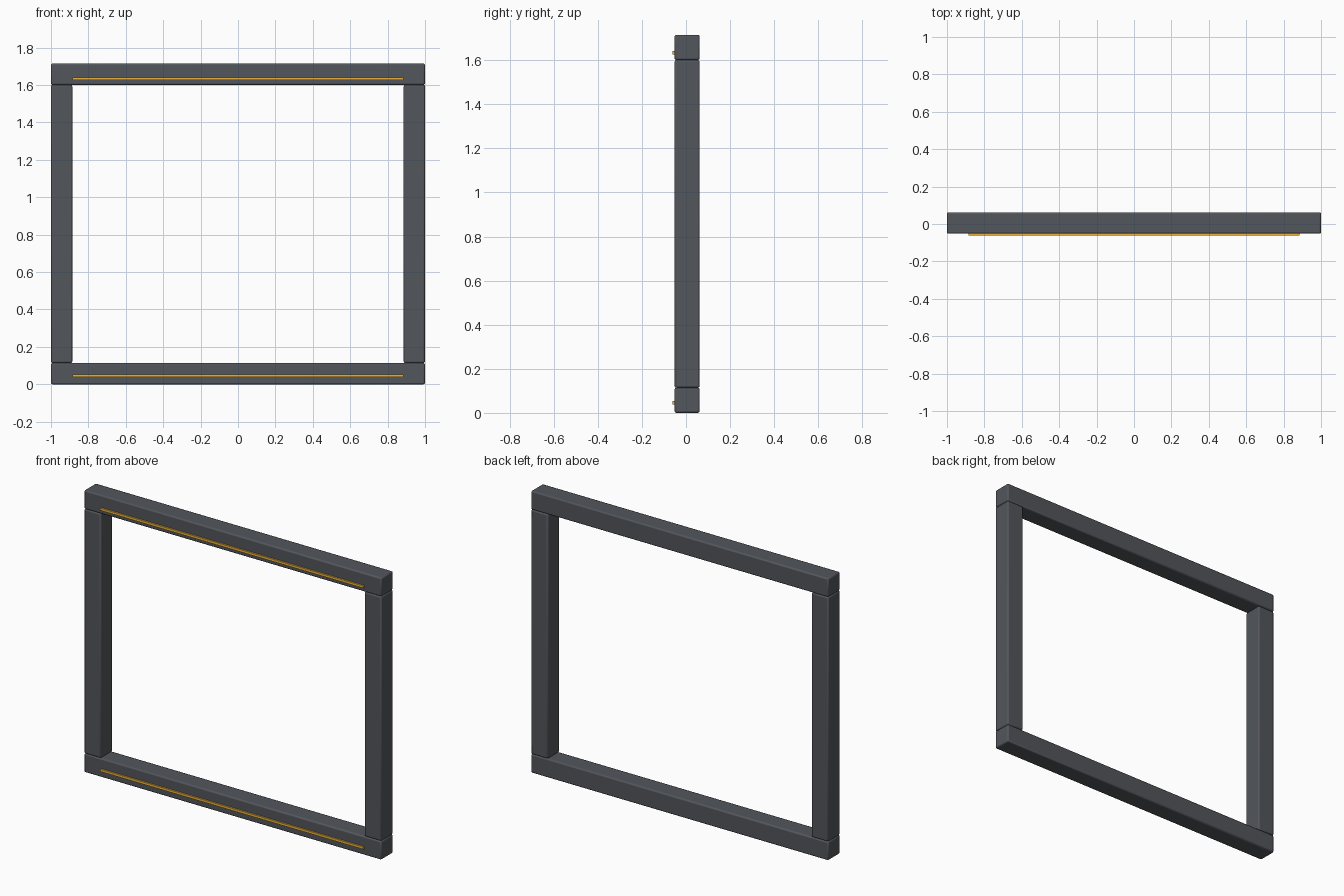
import bpy, math

if "Cube" in bpy.data.objects:
    bpy.data.objects.remove(bpy.data.objects["Cube"])

W = 0.114          # square bar thickness
H = 1.715          # overall height
YC = 0.005         # bars sit slightly back, strips project forward


def box(name, center, size, bevel=0.0, material=None):
    bpy.ops.mesh.primitive_cube_add(size=1, location=center)
    ob = bpy.context.object
    ob.name = name
    ob.scale = size
    bpy.ops.object.transform_apply(location=False, rotation=False, scale=True)
    if bevel:
        m = ob.modifiers.new("Edge", "BEVEL")
        m.width = bevel
        m.segments = 2
        bpy.ops.object.shade_smooth_by_angle(angle=math.radians(30))
    if material:
        ob.data.materials.append(material)
    return ob


dark = bpy.data.materials.new("dark_metal")
dark.diffuse_color = (0.085, 0.092, 0.105, 1)
dark.use_nodes = True
dark.node_tree.nodes["Principled BSDF"].inputs["Base Color"].default_value = dark.diffuse_color
amber = bpy.data.materials.new("amber")
amber.diffuse_color = (0.85, 0.45, 0.04, 1)
amber.use_nodes = True
amber.node_tree.nodes["Principled BSDF"].inputs["Base Color"].default_value = amber.diffuse_color

# Horizontal rails
box("bottom_rail", (0, YC, W / 2), (2, W, W), 0.008, dark)
box("top_rail", (0, YC, H - W / 2), (2, W, W), 0.008, dark)

# Side posts between the rails
for side, name in ((-1, "left_post"), (1, "right_post")):
    box(name, (side * (1 - W / 2), YC, H / 2), (W, W, H - 2 * W), 0.008, dark)

# Thin accent strips on the front of each rail
for name, z in (("bottom_strip", 0.046), ("top_strip", 1.634)):
    box(name, (0, -0.055, z), (2 * (1 - W), 0.014, 0.014), 0, amber)
